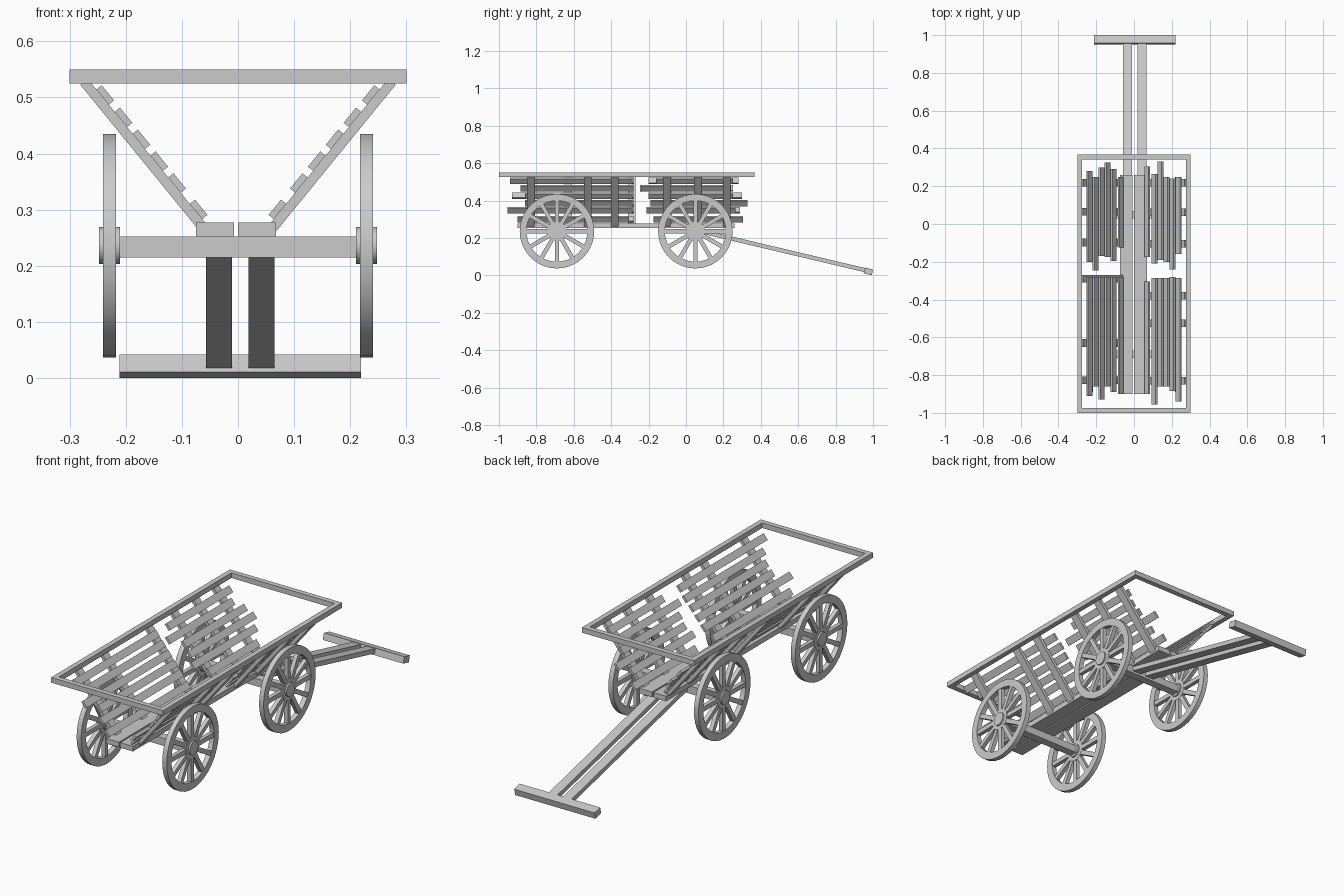
import bpy, bmesh, math
from mathutils import Matrix, Vector

if "Cube" in bpy.data.objects:
    bpy.data.objects.remove(bpy.data.objects["Cube"])


def finish(name, bm):
    me = bpy.data.meshes.new(name)
    bmesh.ops.recalc_face_normals(bm, faces=bm.faces)
    bm.to_mesh(me)
    bm.free()
    ob = bpy.data.objects.new(name, me)
    bpy.context.collection.objects.link(ob)
    return ob


def add_box(bm, center, size, rot=Matrix.Identity(4)):
    m = Matrix.Translation(center) @ rot @ Matrix.Diagonal((*size, 1))
    bmesh.ops.create_cube(bm, size=1, matrix=m)


def box(name, lo, hi):
    lo, hi = Vector(lo), Vector(hi)
    bm = bmesh.new()
    add_box(bm, (lo + hi) / 2, hi - lo)
    return finish(name, bm)


# top rail frame
box("rail_left", (-0.3, -1, 0.525), (-0.275, 0.367, 0.55))
box("rail_right", (0.275, -1, 0.525), (0.3, 0.367, 0.55))
box("rail_front", (-0.275, -1, 0.525), (0.275, -0.975, 0.55))
box("rail_back", (-0.275, 0.342, 0.525), (0.275, 0.367, 0.55))

# floor planks
box("floor_plank_left", (-0.075, -0.9, 0.252), (-0.007, 0.26, 0.277))
box("floor_plank_right", (0.0, -0.9, 0.252), (0.068, 0.26, 0.277))

# sloping sides: posts outside, slats inside
SLOPE = math.atan2(0.255, 0.208)
posts = {1: (-0.83, -0.525, -0.38, -0.104, 0.063, 0.218),
         -1: (-0.828, -0.63, -0.29, -0.098, 0.066, 0.218)}
slats = {  # (y start, y end) from the top slat down
    (1, "front"): [(-.94, -.285), (-.885, -.28), (-.86, -.285), (-.86, -.285), (-.955, -.285), (-.9, -.305)],
    (1, "back"): [(-.16, .25), (-.24, .24), (-.2, .25), (-.19, .33), (-.21, .265), (-.175, .305)],
    (-1, "front"): [(-.91, -.28), (-.86, -.28), (-.93, -.28), (-.86, -.28), (-.89, -.28), (-.9, -.28)],
    (-1, "back"): [(-.2, .28), (-.245, .25), (-.17, .3), (-.175, .325), (-.195, .29), (-.125, .25)],
}


def slope_box(bm, side, s, y0, y1, length, offset, thick):
    # s: height of the centre measured on the outer line, offset: inward shift
    x = 0.283 - (0.525 - s) * 0.208 / 0.255
    c = Vector((side * (x - math.sin(SLOPE) * offset), (y0 + y1) / 2,
                s + math.cos(SLOPE) * offset))
    add_box(bm, c, (length, y1 - y0, thick), Matrix.Rotation(-side * SLOPE, 4, 'Y'))


for side, label in ((1, "right"), (-1, "left")):
    bm = bmesh.new()
    for y in posts[side]:
        slope_box(bm, side, 0.389, y - 0.02, y + 0.02, 0.345, 0.0085, 0.017)
    finish("side_posts_" + label, bm)
    for part in ("front", "back"):
        bm = bmesh.new()
        for i, (y0, y1) in enumerate(slats[side, part]):
            z = (0.49, 0.45, 0.411, 0.372, 0.333, 0.286)[i]
            slope_box(bm, side, z, y0, y1, 0.035, 0.023, 0.012)
        finish(f"side_slats_{part}_{label}", bm)


# wheels
def ring(bm, r_out, r_in, x0, x1, n=40):
    loops = []
    for r, x in ((r_out, x0), (r_out, x1), (r_in, x1), (r_in, x0)):
        loops.append([bm.verts.new((x, r * math.cos(2 * math.pi * k / n),
                                    r * math.sin(2 * math.pi * k / n))) for k in range(n)])
    for a in range(4):
        p, q = loops[a], loops[(a + 1) % 4]
        for k in range(n):
            bm.faces.new((p[k], p[(k + 1) % n], q[(k + 1) % n], q[k]))


def disc(bm, r, width, n=32):
    bmesh.ops.create_cone(bm, cap_ends=True, segments=n, radius1=r, radius2=r,
                          depth=width, matrix=Matrix.Rotation(math.pi / 2, 4, 'Y'))


SPOKES = 12
for y, end in ((-0.69, "front"), (0.05, "back")):
    box("axle_" + end, (-0.21, y - 0.02, 0.215), (0.21, y + 0.02, 0.252))
    for side, label in ((1, "right"), (-1, "left")):
        bm = bmesh.new()
        ring(bm, 0.199, 0.163, -0.012, 0.012)
        disc(bm, 0.052, 0.022)
        disc(bm, 0.033, 0.038)
        for k in range(SPOKES):
            rot = Matrix.Rotation(2 * math.pi * k / SPOKES, 4, 'X')
            add_box(bm, rot @ Vector((0, 0, 0.106)), (0.02, 0.022, 0.122), rot)
        wheel = finish(f"wheel_{end}_{label}", bm)
        wheel.location = (side * 0.229, y, 0.236)
        bpy.context.view_layer.objects.active = wheel
        wheel.select_set(True)
        bpy.ops.object.shade_smooth_by_angle(angle=math.radians(30))
        wheel.select_set(False)

# pull handle
a, b = Vector((0, 0.06, 0.24)), Vector((0, 0.965, 0.026))
tilt = Matrix.Rotation(math.atan2(b.z - a.z, b.y - a.y), 4, 'X')
for x, label in ((-0.034, "left"), (0.042, "right")):
    bm = bmesh.new()
    add_box(bm, (a + b) / 2 + Vector((x, 0, 0)), (0.046, (b - a).length, 0.022), tilt)
    finish("handle_bar_" + label, bm)
bm = bmesh.new()
add_box(bm, (0.004, 0.975, 0.021), (0.43, 0.044, 0.032), tilt)
finish("handle_grip", bm)
